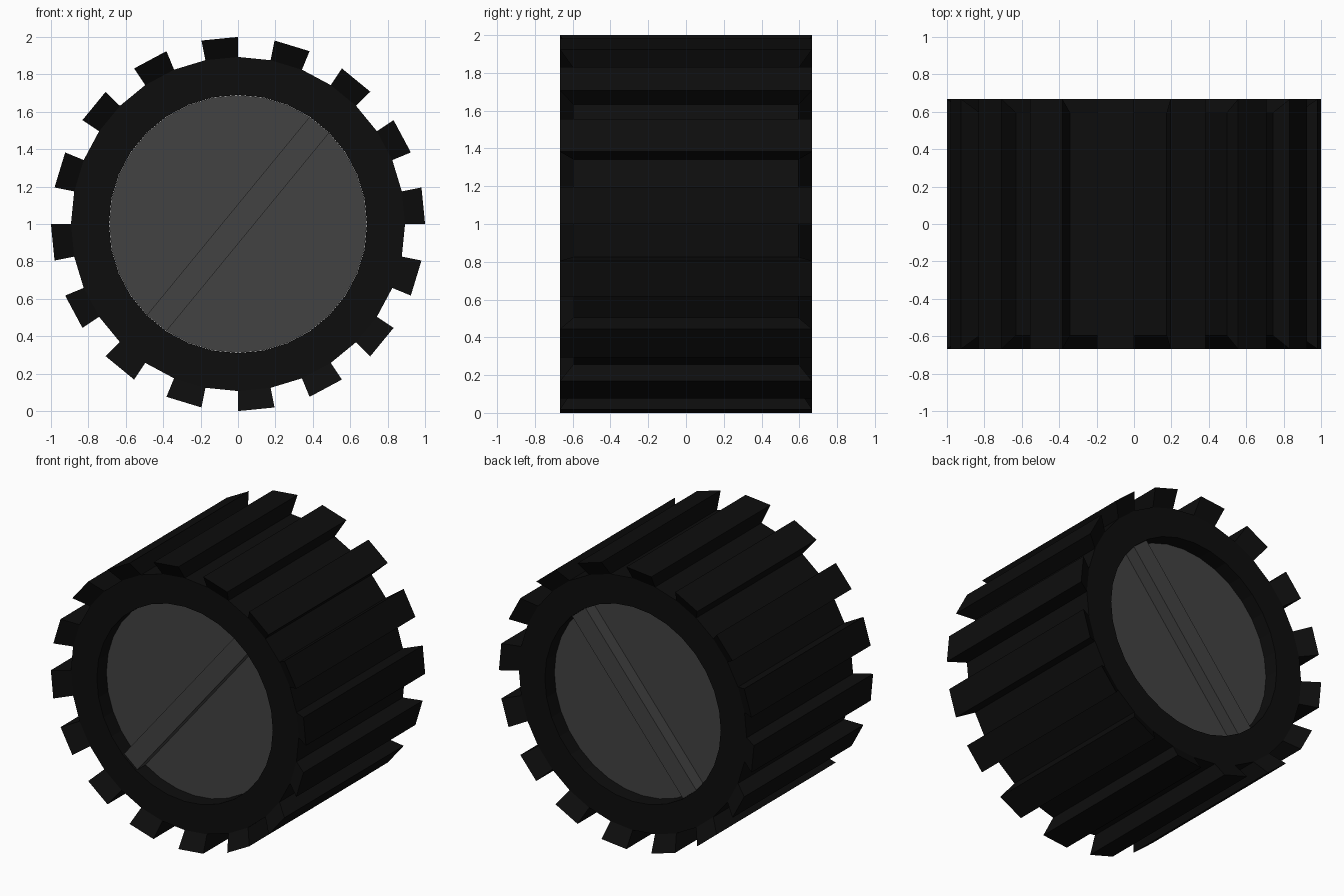
import bpy
import bmesh
from math import sin, cos, tau

SIDES = 32
TYRE_R, HUB_R = 0.893, 0.69       # tread floor and rim opening radii
TYRE_Y, HUB_Y, BAR_Y = 0.596, 0.49, 0.58   # half depths
TOOTH_SCALE = 1.12                # tread blocks flare outwards in all directions

cube = bpy.data.objects.get("Cube")
if cube:
    bpy.data.objects.remove(cube, do_unlink=True)


def make_material(name, value):
    mat = bpy.data.materials.new(name)
    mat.use_nodes = True
    colour = (value, value, value, 1)
    mat.diffuse_color = colour
    mat.node_tree.nodes["Principled BSDF"].inputs["Base Color"].default_value = colour
    return mat


def make_object(name, bm, mat):
    bmesh.ops.recalc_face_normals(bm, faces=bm.faces)
    mesh = bpy.data.meshes.new(name)
    bm.to_mesh(mesh)
    bm.free()
    mesh.materials.append(mat)
    obj = bpy.data.objects.new(name, mesh)
    obj.location.z = 1
    bpy.context.collection.objects.link(obj)
    return obj


def rim_point(i, radius, y):
    a = tau * i / SIDES
    return (radius * cos(a), y, radius * sin(a))


def ring(bm, radius, y):
    return [bm.verts.new(rim_point(i, radius, y)) for i in range(SIDES)]


def bridge(bm, a, b):
    return [bm.faces.new((a[i], a[(i + 1) % SIDES], b[(i + 1) % SIDES], b[i]))
            for i in range(SIDES)]


rubber = make_material("black_rubber", 0.004)
metal = make_material("dark_grey_metal", 0.055)

# Tyre: square-section ring, every second tread face pulled out into a block
bm = bmesh.new()
loops = [ring(bm, r, y) for r, y in ((TYRE_R, -TYRE_Y), (TYRE_R, TYRE_Y),
                                     (HUB_R, TYRE_Y), (HUB_R, -TYRE_Y))]
sides = [bridge(bm, loops[k], loops[(k + 1) % 4]) for k in range(4)]
bmesh.ops.recalc_face_normals(bm, faces=bm.faces)
blocks = bmesh.ops.extrude_discrete_faces(bm, faces=sides[0][::2])["faces"]
for vert in {v for f in blocks for v in f.verts}:
    vert.co *= TOOTH_SCALE
make_object("tyre", bm, rubber)

# Hub: recessed drum closed at both ends
bm = bmesh.new()
front, back = ring(bm, HUB_R - 0.001, -HUB_Y), ring(bm, HUB_R - 0.001, HUB_Y)
bridge(bm, front, back)
bm.faces.new(front)
bm.faces.new(back)
make_object("hub", bm, metal)

# Raised bar across each hub face, spanning two opposite rim segments
corners = (4, 5, 20, 21)
for name, side in (("front_bar", -1), ("back_bar", 1)):
    bm = bmesh.new()
    base = bm.faces.new([bm.verts.new(rim_point(i, HUB_R - 0.001, side * HUB_Y))
                         for i in corners])
    top = bmesh.ops.extrude_face_region(bm, geom=[base])["geom"]
    for vert in (v for v in top if isinstance(v, bmesh.types.BMVert)):
        vert.co.y = side * BAR_Y
    make_object(name, bm, metal)
